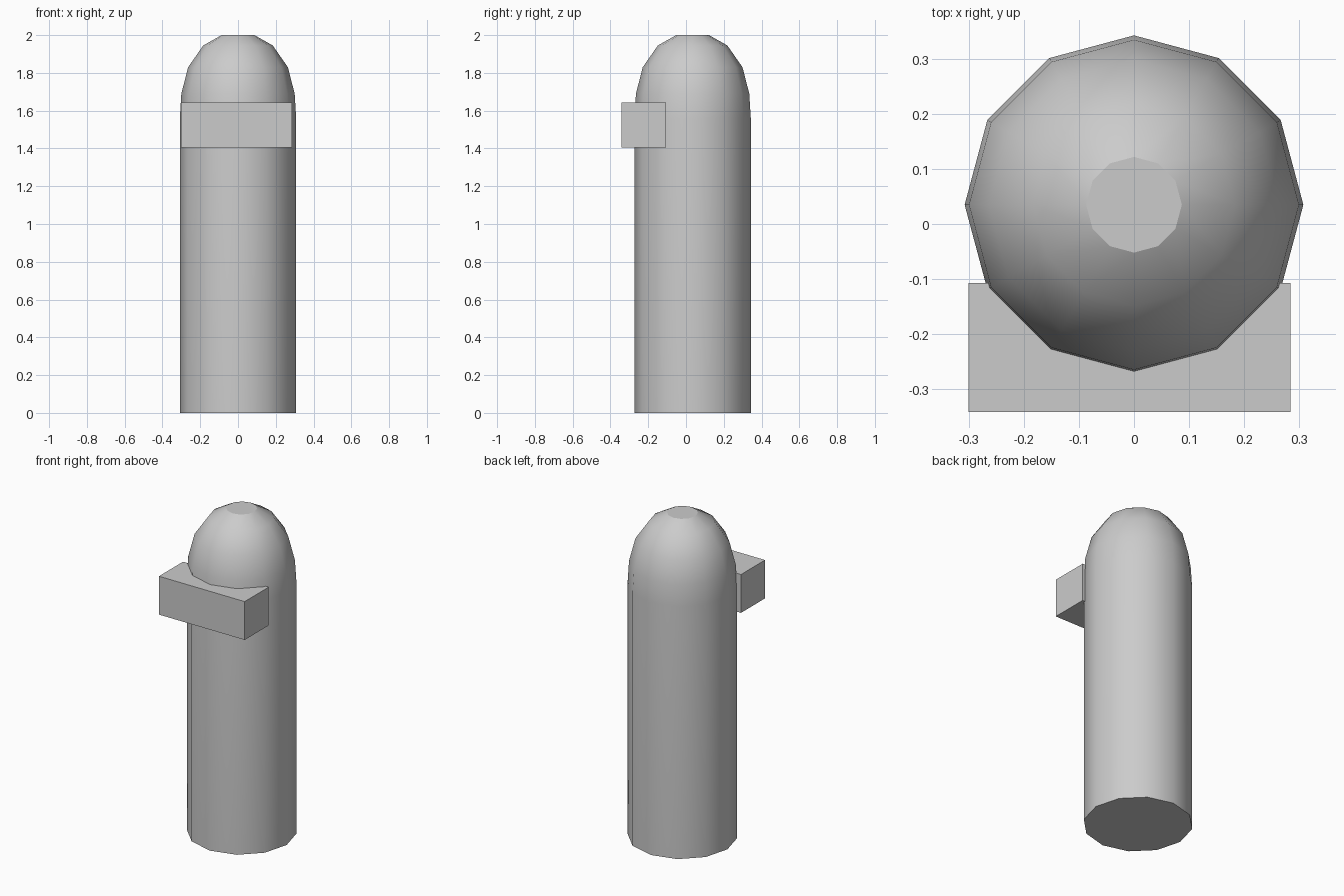
import bpy, bmesh, math

if "Cube" in bpy.data.objects:
    bpy.data.objects.remove(bpy.data.objects["Cube"])

SIDES = 12


def new_object(name, bm):
    bmesh.ops.recalc_face_normals(bm, faces=bm.faces[:])
    mesh = bpy.data.meshes.new(name)
    bm.to_mesh(mesh)
    bm.free()
    obj = bpy.data.objects.new(name, mesh)
    bpy.context.collection.objects.link(obj)
    return obj


def lathe(name, profile, cy):
    bm = bmesh.new()
    rings = []
    for r, z in profile:
        angles = [2 * math.pi * i / SIDES for i in range(SIDES)]
        rings.append([bm.verts.new((r * math.cos(a), cy + r * math.sin(a), z)) for a in angles])
    for low, high in zip(rings, rings[1:]):
        for i in range(SIDES):
            j = (i + 1) % SIDES
            bm.faces.new((low[i], low[j], high[j], high[i])).smooth = True
    bm.faces.new(rings[0])
    bm.faces.new(rings[-1])
    return new_object(name, bm)


def box(name, lo, hi):
    bm = bmesh.new()
    bmesh.ops.create_cube(bm, size=1)
    for v in bm.verts:
        v.co = [(a + b) / 2 + c * (b - a) for a, b, c in zip(lo, hi, v.co)]
    return new_object(name, bm)


# Twelve-sided capsule body with a domed, flat-tipped top
body = lathe("body", [(0.308, 0), (0.308, 1.56), (0.300, 1.69), (0.264, 1.83),
                      (0.184, 1.945), (0.087, 2.0)], 0.035)
bpy.context.view_layer.objects.active = body
body.select_set(True)
bpy.ops.object.shade_smooth_by_angle(angle=math.radians(40))
# Keep the end caps flat
for p in body.data.polygons:
    if abs(p.normal.z) > 0.99:
        p.use_smooth = False

# Visor block set into the front
box("visor", (-0.301, -0.342, 1.405), (0.285, -0.107, 1.642))
